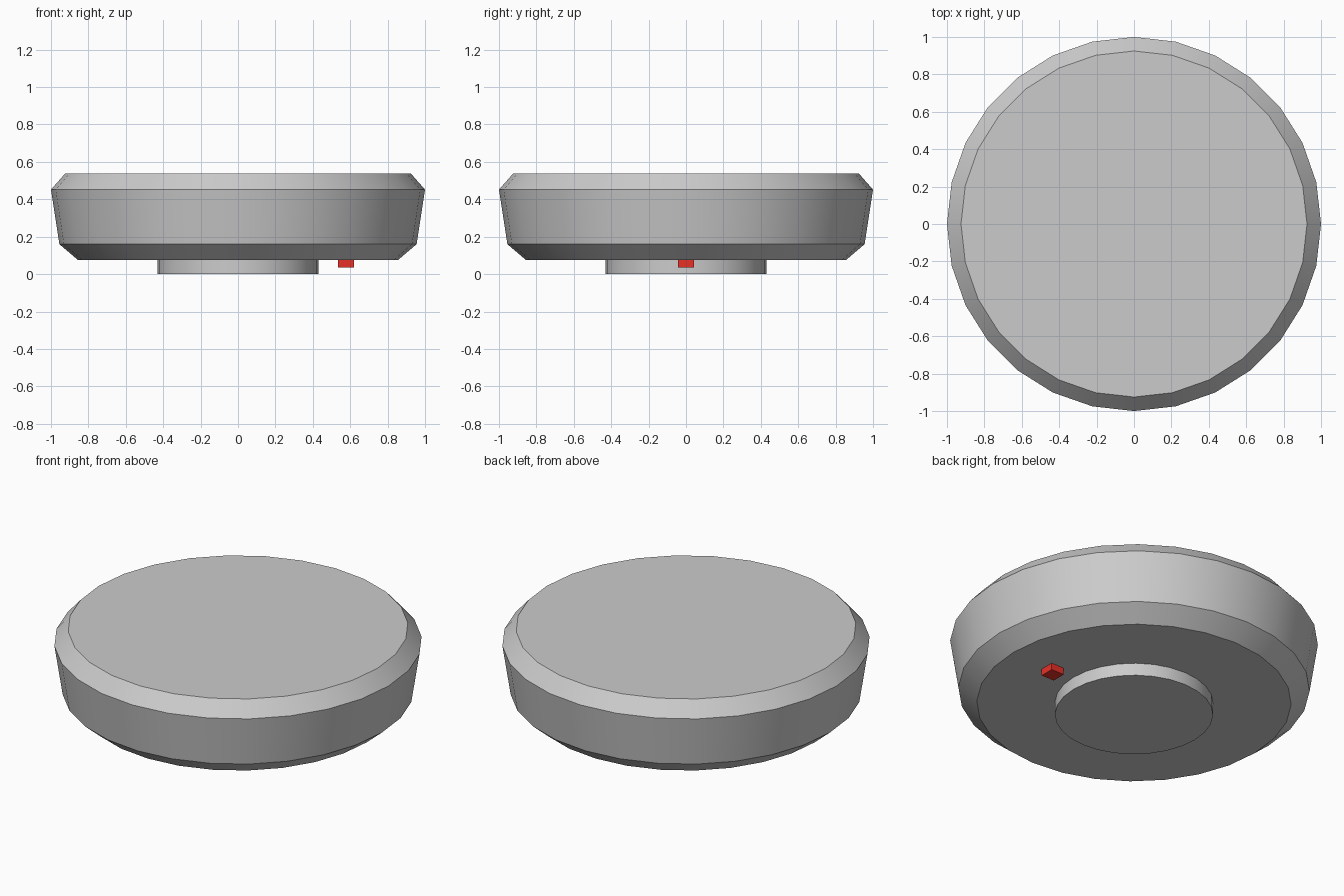
import bpy, bmesh, math

if "Cube" in bpy.data.objects:
    bpy.data.objects.remove(bpy.data.objects["Cube"])

SIDES = 28


def smooth(obj):
    bpy.ops.object.select_all(action='DESELECT')
    obj.select_set(True)
    bpy.context.view_layer.objects.active = obj
    bpy.ops.object.shade_smooth_by_angle(angle=math.radians(30))


def lathe(name, profile):
    """Closed solid turned around z from (radius, z) points, bottom to top."""
    bm = bmesh.new()
    rings = []
    for r, z in profile:
        angles = [2 * math.pi * i / SIDES for i in range(SIDES)]
        rings.append([bm.verts.new((r * math.cos(a), r * math.sin(a), z)) for a in angles])
    for low, high in zip(rings, rings[1:]):
        for i in range(SIDES):
            j = (i + 1) % SIDES
            bm.faces.new((low[i], low[j], high[j], high[i]))
    bm.faces.new(rings[0][::-1])
    bm.faces.new(rings[-1])
    mesh = bpy.data.meshes.new(name)
    bm.to_mesh(mesh)
    bm.free()
    obj = bpy.data.objects.new(name, mesh)
    bpy.context.collection.objects.link(obj)
    smooth(obj)
    return obj


# Bevelled, slightly flared disc
lathe("disc_body", [(0.855, 0.075), (0.955, 0.16), (1.0, 0.452), (0.925, 0.537)])

# Round foot underneath
lathe("base_foot", [(0.43, 0.0), (0.43, 0.075)])

# Small red marker under the disc
bpy.ops.mesh.primitive_cube_add(size=1, location=(0.577, 0, 0.0775))
marker = bpy.context.object
marker.name = "red_marker"
marker.scale = (0.085, 0.085, 0.085)
bpy.ops.object.transform_apply(location=False, rotation=False, scale=True)
red = bpy.data.materials.new("red")
red.diffuse_color = (0.8, 0.03, 0.02, 1)
red.use_nodes = True
red.node_tree.nodes["Principled BSDF"].inputs["Base Color"].default_value = red.diffuse_color
marker.data.materials.append(red)
